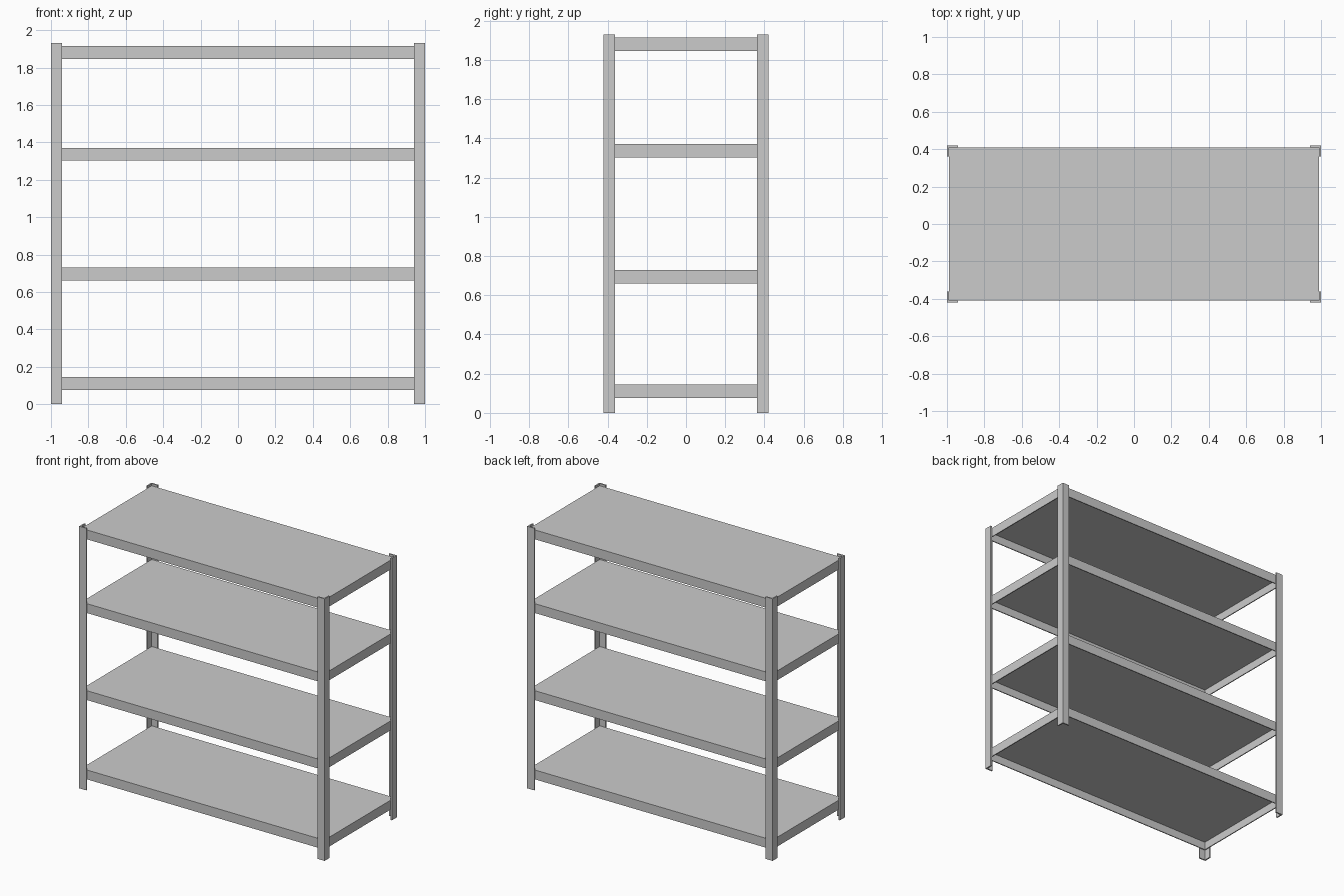
import bpy, bmesh

if "Cube" in bpy.data.objects:
    bpy.data.objects.remove(bpy.data.objects["Cube"])

HX, HY = 1.0, 0.42          # outer half extents
HEIGHT = 1.93
FLANGE, T = 0.058, 0.01     # angle post width and sheet thickness
LIP = 0.069                 # shelf edge height


def make_object(name, bm):
    bmesh.ops.recalc_face_normals(bm, faces=bm.faces)
    mesh = bpy.data.meshes.new(name)
    bm.to_mesh(mesh)
    bm.free()
    obj = bpy.data.objects.new(name, mesh)
    bpy.context.collection.objects.link(obj)
    return obj


def angle_post(name, sx, sy):
    # L-shaped profile extruded upwards, opening toward the middle
    profile = [(0, 0), (FLANGE, 0), (FLANGE, T), (T, T), (T, FLANGE), (0, FLANGE)]
    bm = bmesh.new()
    face = bm.faces.new([bm.verts.new((sx * (HX - x), sy * (HY - y), 0)) for x, y in profile])
    up = bmesh.ops.extrude_face_region(bm, geom=[face])
    verts = [g for g in up["geom"] if isinstance(g, bmesh.types.BMVert)]
    bmesh.ops.translate(bm, verts=verts, vec=(0, 0, HEIGHT))
    make_object(name, bm)


def shelf_pan(name, top):
    # Box whose underside is inset and pushed up, leaving a folded rim
    bm = bmesh.new()
    bmesh.ops.create_cube(bm, size=1)
    bmesh.ops.scale(bm, verts=bm.verts, vec=(2 * (HX - T), 2 * (HY - T), LIP))
    bmesh.ops.translate(bm, verts=bm.verts, vec=(0, 0, top - LIP / 2))
    bm.normal_update()
    under = min(bm.faces, key=lambda f: f.calc_center_median().z)
    bmesh.ops.inset_region(bm, faces=[under], thickness=T)
    up = bmesh.ops.extrude_face_region(bm, geom=[under])
    verts = [g for g in up["geom"] if isinstance(g, bmesh.types.BMVert)]
    bmesh.ops.translate(bm, verts=verts, vec=(0, 0, LIP - T))
    if under.is_valid:
        bmesh.ops.delete(bm, geom=[under], context='FACES_ONLY')
    make_object(name, bm)


# Corner posts
for side, sx in (("left", -1), ("right", 1)):
    for end, sy in (("front", -1), ("back", 1)):
        angle_post(f"{end}_{side}_post", sx, sy)

# Shelves
for i, top in enumerate((0.146, 0.73, 1.371, 1.914), 1):
    shelf_pan(f"shelf_{i}", top)
